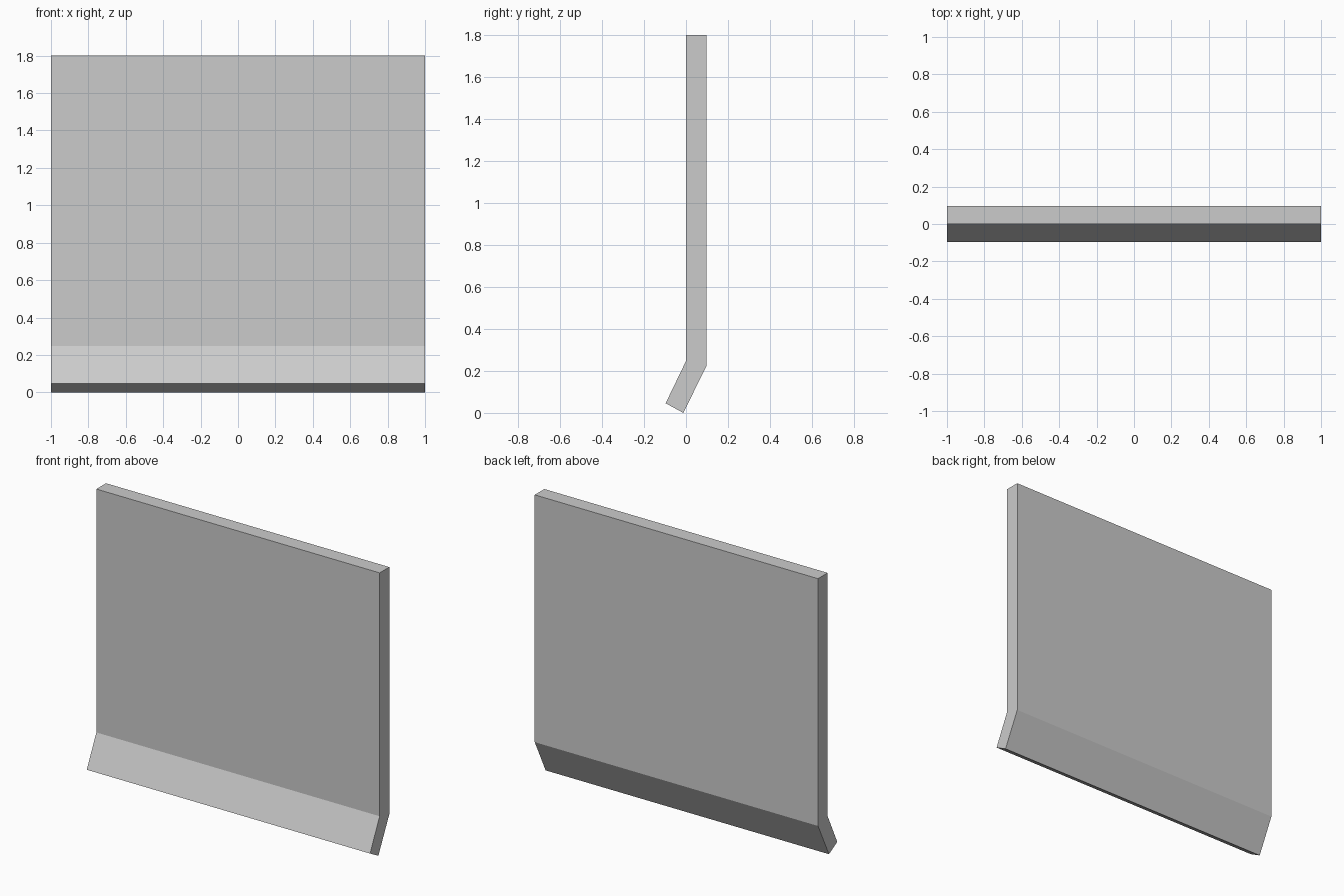
import bpy, bmesh

if "Cube" in bpy.data.objects:
    bpy.data.objects.remove(bpy.data.objects["Cube"])

# Side profile (y, z): upright panel with a kicked-out lower lip
PROFILE = [(0.0, 1.8), (0.0, 0.247), (-0.097, 0.046), (-0.013, 0.0),
           (0.097, 0.222), (0.097, 1.8)]
HALF_WIDTH = 1.0


def extruded_panel(name, profile, half):
    bm = bmesh.new()
    left = [bm.verts.new((-half, y, z)) for y, z in profile]
    right = [bm.verts.new((half, y, z)) for y, z in profile]
    n = len(profile)
    # Outer skin along the profile
    for i in range(n):
        j = (i + 1) % n
        bm.faces.new((left[i], left[j], right[j], right[i]))
    # End caps, split at the bend into upright and lip
    for v in (left, right):
        bm.faces.new((v[0], v[1], v[4], v[5]))
        bm.faces.new((v[1], v[2], v[3], v[4]))
    bmesh.ops.recalc_face_normals(bm, faces=bm.faces)
    mesh = bpy.data.meshes.new(name)
    bm.to_mesh(mesh)
    bm.free()
    obj = bpy.data.objects.new(name, mesh)
    bpy.context.collection.objects.link(obj)
    return obj


# Bent panel
extruded_panel("bent_panel", PROFILE, HALF_WIDTH)
